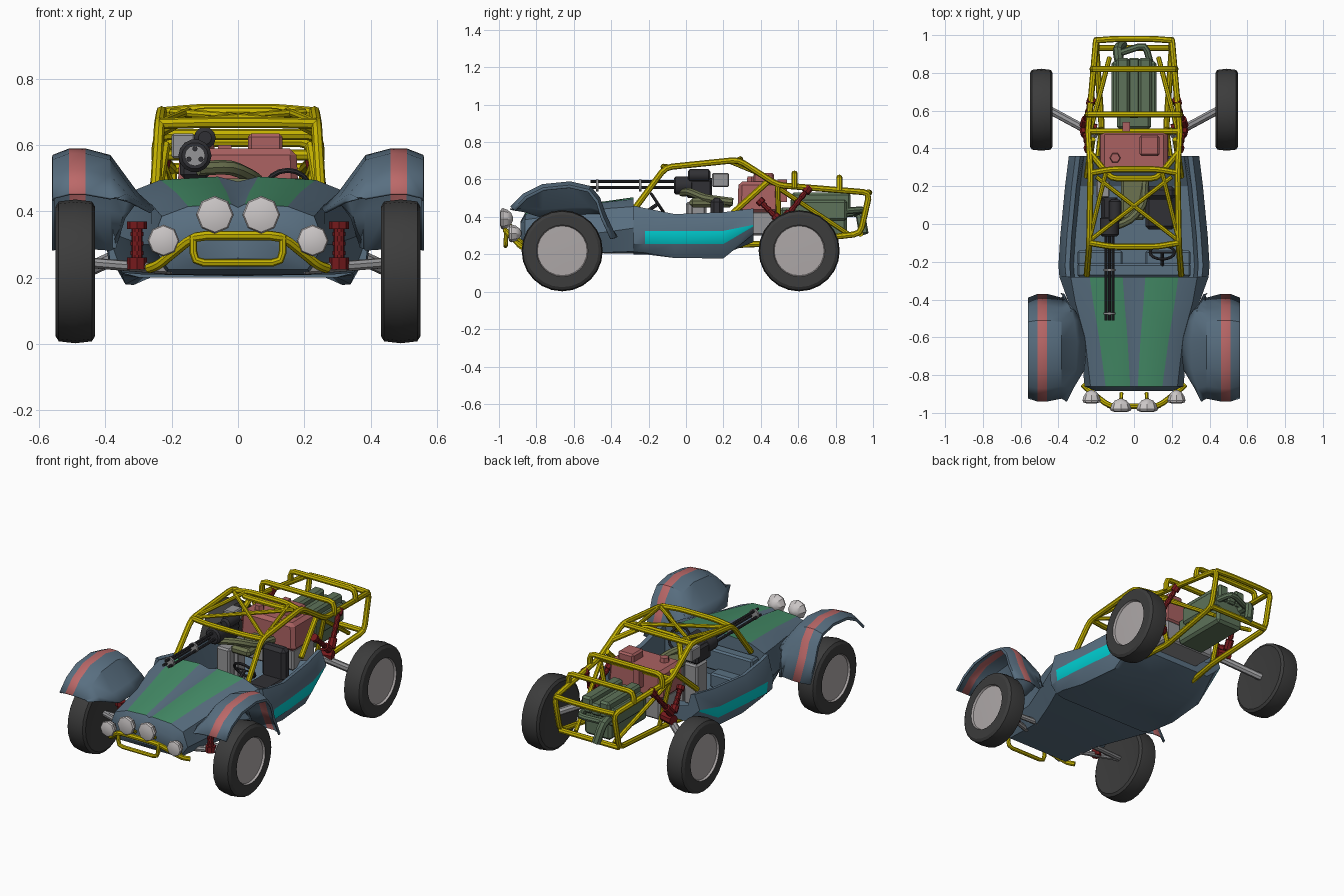
import bpy, bmesh, math
from mathutils import Vector as V

if "Cube" in bpy.data.objects:
    bpy.data.objects.remove(bpy.data.objects["Cube"])

def mat(name, r, g, b):
    m = bpy.data.materials.new(name)
    m.diffuse_color = (r, g, b, 1)
    m.use_nodes = True
    m.node_tree.nodes["Principled BSDF"].inputs["Base Color"].default_value = m.diffuse_color
    return m

BLUE, GREEN = mat("blue", .1, .16, .22), mat("green", .06, .27, .14)
CYAN, PINK = mat("cyan", 0, .6, .62), mat("pink", .5, .14, .14)
YEL, RED = mat("yellow", .56, .45, 0), mat("dark_red", .18, .01, .012)
TYRE, RIM = mat("rubber", .045, .045, .045), mat("rim", .42, .39, .39)
MOSS, OLIVE = mat("moss", .11, .17, .1), mat("olive", .15, .17, .08)
ROSE, DARK = mat("rose", .4, .12, .12), mat("dark", .03, .03, .035)
STEEL, LAMP = mat("steel", .3, .3, .31), mat("lamp", .6, .57, .57)

def finish(name, bm, mats, mirror=False):
    bmesh.ops.recalc_face_normals(bm, faces=bm.faces)
    me = bpy.data.meshes.new(name)
    bm.to_mesh(me)
    bm.free()
    for m in mats:
        me.materials.append(m)
    ob = bpy.data.objects.new(name, me)
    bpy.context.collection.objects.link(ob)
    if mirror:
        ob.modifiers.new("mirror", 'MIRROR')
    return ob

def loft(name, secs, mats, closed=False, caps=True, mirror=True, pick=None):
    bm = bmesh.new()
    rows = [[bm.verts.new(p) for p in s] for s in secs]
    n = len(rows[0])
    for i in range(len(rows) - 1):
        for j in range(n if closed else n - 1):
            k = (j + 1) % n
            f = bm.faces.new((rows[i][j], rows[i][k], rows[i+1][k], rows[i+1][j]))
            f.material_index = pick(i, j) if pick else 0
    if caps:
        bm.faces.new(rows[0])
        bm.faces.new(rows[-1])
    return finish(name, bm, mats, mirror)

def lathe(name, prof, loc, axis, mats, n=24, pick=None, mirror=False):
    # prof: (distance along axis, radius)
    q = V((0, 0, 1)).rotation_difference(V(axis))
    secs = [[V(loc) + q @ V((r*math.cos(2*math.pi*k/n), r*math.sin(2*math.pi*k/n), a))
             for k in range(n)] for a, r in prof]
    return loft(name, secs, mats, True, True, mirror, pick)

def rod(name, a, b, r, m, n=10, mirror=False):
    d = V(b) - V(a)
    return lathe(name, [(0, r), (d.length, r)], a, d.normalized(), [m], n, None, mirror)

def box(name, lo, hi, m, bevel=0, mirror=False, top=1):
    bm = bmesh.new()
    lo, hi = V(lo), V(hi)
    c, s = (lo + hi) / 2, hi - lo
    bmesh.ops.create_cube(bm, size=1)
    for v in bm.verts:
        k = top if v.co.z > 0 else 1
        v.co = c + V((v.co.x*s.x*k, v.co.y*s.y*k, v.co.z*s.z))
    if bevel:
        bmesh.ops.bevel(bm, geom=bm.edges[:], offset=bevel, segments=1, affect='EDGES')
    return finish(name, bm, [m], mirror)

def tube(name, pts, r=.0165, m=YEL, mirror=False, cyclic=False, fillet=.035):
    # polyline swept by a round section, with rounded corners
    p = [V(q) for q in pts]
    out = [p[0]]
    for a, b, c in zip(p, p[1:], p[2:]):
        d = min(fillet, (a-b).length*.4, (c-b).length*.4)
        s, e = b + (a-b).normalized()*d, b + (c-b).normalized()*d
        out += [s, s*.25 + b*.5 + e*.25, e]
    out.append(p[-1])
    if cyclic:
        out = p
    cu = bpy.data.curves.new(name, 'CURVE')
    cu.dimensions, cu.bevel_depth, cu.bevel_resolution, cu.use_fill_caps = '3D', r, 2, True
    sp = cu.splines.new('POLY')
    sp.points.add(len(out) - 1)
    sp.use_cyclic_u = cyclic
    for q, co in zip(sp.points, out):
        q.co = (*co, 1)
    tmp = bpy.data.objects.new("tmp", cu)
    bpy.context.collection.objects.link(tmp)
    me = bpy.data.meshes.new_from_object(tmp)
    bpy.data.objects.remove(tmp)
    bm = bmesh.new()
    bm.from_mesh(me)
    return finish(name, bm, [m], mirror)

def sym(half):
    return [(-x, y, z) for x, y, z in half] + [(x, y, z) for x, y, z in reversed(half)]

# hood and nose: half sections from belly centre over the side to hood centre
hood = [(-.885, .26, (.16, .26), (.2, .31), (.18, .345), (.13, .365), (.018, .375), .368),
        (-.86, .225, (.21, .225), (.262, .30), (.23, .385), (.15, .415), (.02, .422), .412),
        (-.6, .21, (.22, .21), (.285, .30), (.26, .42), (.185, .455), (.035, .46), .45),
        (-.42, .205, (.29, .21), (.345, .32), (.31, .445), (.215, .48), (.05, .485), .47),
        (-.28, .205, (.35, .215), (.395, .34), (.335, .455), (.235, .495), (.06, .505), .49)]
secs = [[(0, y, b)] + [(x, y, z) for x, z in ps] + [(0, y, c)] for y, b, *ps, c in hood]
loft("hood", secs, [BLUE, GREEN], pick=lambda i, j: int(j == 4 and i > 0))

# open cockpit tub with side stripe; rear end rises
tub = [(-.28, .395, .46, 0, .213), (-.22, .4, .447, 0, .208), (-.06, .39, .415, 0, .18),
       (.2, .365, .425, 0, .178), (.36, .345, .445, 1, .178)]
secs = []
for y, X, zt, up, sk in tub:
    b = .13 * up
    secs.append([(0, y, .2+b*.5), (X-.1, y, .2+b*.5), (X-.05, y, sk+b), (X-.008, y, .255+b*.72), (X, y, .325+b*.25),
                 (X-.035, y, zt), (X-.06, y, zt-.005), (X-.08, y, .235+b), (0, y, .235+b*.5)])
loft("cockpit_tub", secs, [BLUE, CYAN], pick=lambda i, j: int(j == 3 and i > 0))
box("dashboard", (-.3, -.28, .3), (.3, -.21, .43), BLUE, .01)
box("footwell_step", (.06, -.22, .23), (.3, -.14, .32), BLUE, .01, True)

# front fenders wrapped round the wheels and flared into the hood
arch = [(-.94, .455, .36, .44), (-.87, .525, .32, .43), (-.77, .575, .26, .40), (-.62, .59, .25, .41),
        (-.51, .565, .28, .42), (-.46, .505, .31, .42), (-.43, .42, .34, .38), (-.37, .29, .385, .29)]
secs = []
for y, z, ix, iz in arch:
    d = (V((0, y, z)) - V((0, -.66, .22))).normalized()
    s = [V((x, y, z)) - d*k for x, k in ((.562, .035), (.56, .02), (.51, 0), (.46, 0), (.385, .02))]
    s += [((.375+ix)/2 - .012, y, iz + .25*(z-iz)), (ix, y, iz)]
    secs.append(s)
f = loft("front_fenders", secs, [BLUE, PINK], caps=False, pick=lambda i, j: int(j == 2))
f.modifiers.new("thickness", 'SOLIDIFY').thickness = .008

# wheels
prof = [(-.05, .12), (-.06, .195), (-.05, .211), (0, .217), (.05, .211), (.06, .195), (.06, .138), (.048, .133), (.05, .05)]
for n, y in (("front", -.662), ("rear", .605)):
    w = lathe(n + "_wheels", prof, (.491, y, .219), (1, 0, 0), [TYRE, RIM], 24, lambda i, j: int(i >= 6), True)
    for p in w.data.polygons:
        if len(p.vertices) > 4 and p.center.x > .5:
            p.material_index = 1

# suspension arms and shock absorbers
def shock(name, a, b, r=1):
    a, b = V(a), V(b)
    rod(name + "_spring", a, b, .017*r, RED, 10, True)
    for t in (0, .3, .5, .7):
        rod(name + "_collar", a.lerp(b, t), a.lerp(b, t + (.25 if t == 0 else .08)), (.03 if t == 0 else .02)*r, RED, 8, True)
    rod(name + "_top", a.lerp(b, .84), b, .03*r, RED, 8, True)

shock("front_shock", (.305, -.7, .225), (.305, -.7, .37))
shock("rear_shock_back", (.265, .52, .38), (.225, .66, .56), .8)
shock("rear_shock_front", (.265, .5, .38), (.24, .39, .49), .8)
for y in (-.72, -.62):
    rod("front_arm", (.2, y, .225), (.45, -.66, .245), .016, STEEL, 8, True)
rod("rear_trailing_arm", (.2, .47, .34), (.45, .605, .225), .022, STEEL, 8, True)
rod("rear_hub", (.2, .5, .34), (.28, .52, .34), .03, RED, 8, True)

# tubular cage
tube("cage_side", [(.25, -.27, .45), (.237, -.11, .665), (.23, .28, .705), (.243, .49, .57), (.2, .982, .53),
                   (.2, .932, .31), (.17, .5, .26), (.2, .27, .25)], mirror=True)
tube("cage_front_bar", sym([(.235, -.1, .665), (.12, -.12, .668)]))
tube("cage_peak_bar", sym([(.23, .27, .698), (.12, .29, .708)]))
tube("cage_peak_rear_bar", sym([(.235, .38, .64), (.12, .24, .698)]))
tube("cage_roof_cross", [(.225, -.08, .667), (-.2, .25, .7)], .012, mirror=True)
tube("cage_side_brace", [(.22, .45, .6), (.25, .25, .42)], mirror=True)
tube("cage_window_brace", [(.15, .27, .702), (.235, -.08, .668)], .012, mirror=True)
tube("cage_mid_hoop", sym([(.245, .58, .555), (.243, .58, .632)]))
tube("cage_back_hoop", sym([(.22, .82, .54), (.217, .82, .61)]))
tube("cage_cross_bar", sym([(.24, .49, .57), (.1, .49, .57)]))
tube("cage_tail_top", sym([(.2, .972, .53), (.1, .98, .53)]))
tube("cage_tail_low", sym([(.2, .932, .31), (.1, .932, .31)]))
tube("cage_rear_upright", [(.24, .49, .57), (.17, .5, .27)], .014, mirror=True)
tube("cage_lower_diagonal", [(.23, .5, .55), (.13, .88, .3)], .013, mirror=True)

# front bumper bar
tube("bumper_bar", sym([(.27, -.85, .228), (.24, -.88, .238), (.13, -.965, .327)]), .015)
tube("bumper_loop", sym([(.135, -.96, .325), (.135, -.965, .245)]), .012)

# headlights: bowl with flat glass
for n, x, y, z, r in (("main", .07, -.995, .39, .057), ("side", .225, -.95, .312, .048)):
    lathe(n + "_headlights", [(0, r*.55), (.006, r*.92), (.016, r), (.04, r*.85), (.06, r*.55), (.07, r*.15)],
          (x, y, z), (0, 1, 0), [LAMP], 8, None, True)
    rod(n + "_lamp_stalk", (x, y+.04, z-.02), (x*.95, y+.1, z-.07), .01, YEL, 6, True)

# fuel tank and engine
box("tank", (-.185, .275, .42), (.185, .5, .59), ROSE, .02, top=.95)
box("tank_riser", (.03, .36, .58), (.135, .47, .635), ROSE, .01)
lathe("tank_cap_small", [(0, .03), (.03, .025)], (-.1, .35, .585), (0, 0, 1), [ROSE], 6)
box("tank_cradle", (-.17, .29, .3), (.17, .5, .43), STEEL, .01)
box("tank_neck", (-.06, .49, .48), (-.02, .54, .6), ROSE)
box("engine_block", (-.09, .5, .29), (.09, .86, .45), MOSS, .015)
box("engine_head", (.055, .57, .38), (.12, .86, .49), MOSS, .012, True)
box("valve_cover", (.025, .565, .43), (.095, .88, .53), MOSS, .012, True)
box("engine_spine", (-.03, .56, .43), (.03, .88, .5), MOSS, .01)
tube("exhaust", [(-.07, .82, .42), (-.09, .93, .43), (-.06, .95, .31)], .026, MOSS)
tube("exhaust_link", [(-.09, .9, .42), (.06, .95, .44), (.09, .84, .43)], .018, MOSS)

# seat, steering wheel and pedestal
box("seat_base", (.06, -.03, .23), (.22, .16, .32), DARK, .02)
box("seat_back", (.06, .13, .3), (.22, .2, .5), DARK, .02)
q = V((0, 0, 1)).rotation_difference(V((0, .75, .5)))
c = V((.15, -.15, .47))
tube("steering_wheel", [c + q @ V((.065*math.cos(k*math.pi/8), .065*math.sin(k*math.pi/8), 0)) for k in range(16)], .008, DARK, cyclic=True)
rod("steering_spoke", c - V((.06, 0, 0)), c + V((.06, 0, 0)), .006, DARK, 6)
rod("steering_column", c, (.15, -.25, .4), .01, DARK, 8)
box("pedestal", (-.15, 0, .23), (-.06, .11, .48), STEEL, .01)
box("pedestal_fin", (-.05, .03, .23), (-.02, .1, .46), STEEL, .005)

# turret mount and rotary gun
tube("gun_mount_arm", [(-.12, -.02, .53), (-.02, .02, .535), (.05, .1, .5), (.06, .25, .48)], .022, OLIVE)
box("gun_mount_base", (-.07, .02, .45), (.06, .25, .5), OLIVE, .015)
g = V((-.13, 0, .568))
for k in range(3):
    o = V((math.cos(k*2.094+1.57), 0, math.sin(k*2.094+1.57))) * .021
    rod("gun_barrel", g + o + V((0, -.51, 0)), g + o, .008, DARK, 8)
for y in (-.48, -.25):
    rod("barrel_clamp", g + V((0, y, 0)), g + V((0, y+.012, 0)), .031, STEEL, 12)
lathe("gun_body", [(-.065, .04), (-.055, .05), (.03, .05), (.035, .042), (.14, .042)], g, (0, 1, 0), [DARK], 14)
lathe("gun_motor", [(-.03, .02), (-.02, .033), (.08, .033), (.09, .02)], (-.1, .04, .622), (0, 1, 0), [DARK], 12)
box("gun_receiver", (-.175, .0, .5), (-.085, .14, .6), DARK, .012)
box("ammo_box", (-.2, .14, .56), (-.13, .23, .635), STEEL, .006)

# shading
for ob in bpy.data.objects:
    ob.select_set(True)
    bpy.context.view_layer.objects.active = ob
bpy.ops.object.shade_smooth_by_angle(angle=math.radians(32))
